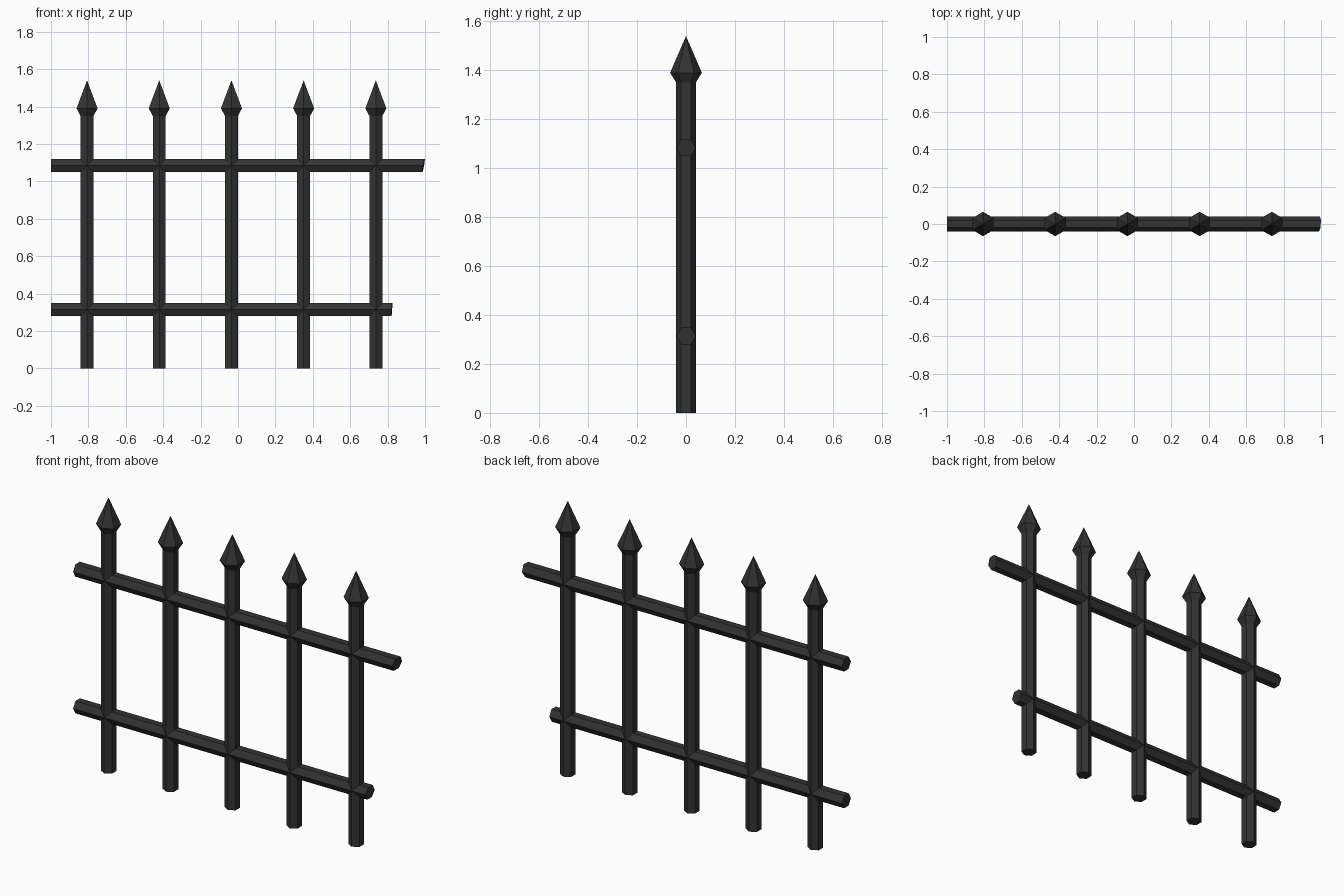
import bpy, bmesh, math
from mathutils import Vector

if "Cube" in bpy.data.objects:
    bpy.data.objects.remove(bpy.data.objects["Cube"])

iron = bpy.data.materials.new("dark iron")
iron.diffuse_color = (0.033, 0.033, 0.033, 1)
iron.use_nodes = True
iron.node_tree.nodes["Principled BSDF"].inputs["Base Color"].default_value = iron.diffuse_color

R = 0.04  # bar radius, hexagon corners point to +y and -y


def hexagon(r):
    """Six (side, depth) points with corners at front and back."""
    return [(r * math.sin(math.radians(60 * i)), r * math.cos(math.radians(60 * i)))
            for i in range(6)]


def loft(name, rings, tip=None):
    """Join hexagon rings into a closed solid, optionally ending in a point."""
    bm = bmesh.new()
    loops = [[bm.verts.new(p) for p in ring] for ring in rings]
    for a, b in zip(loops, loops[1:]):
        for i in range(6):
            j = (i + 1) % 6
            bm.faces.new((a[i], a[j], b[j], b[i]))
    bm.faces.new(loops[0])
    if tip:
        t = bm.verts.new(tip)
        for i in range(6):
            bm.faces.new((loops[-1][i], loops[-1][(i + 1) % 6], t))
    else:
        bm.faces.new(loops[-1])
    bmesh.ops.recalc_face_normals(bm, faces=bm.faces)
    mesh = bpy.data.meshes.new(name)
    bm.to_mesh(mesh)
    bm.free()
    mesh.materials.append(iron)
    ob = bpy.data.objects.new(name, mesh)
    bpy.context.collection.objects.link(ob)
    return ob


# Upright pickets with flared spear points
for n in range(5):
    x = -0.807 + 0.386 * n
    rings = [[Vector((x + s, d, z)) for s, d in hexagon(r)]
             for r, z in ((R, 0), (R, 1.35), (0.065, 1.39))]
    loft(f"picket_{n + 1}", rings, Vector((x, 0, 1.54)))


# Horizontal rails, right ends cut at a slight slant
def rail(name, z, right, slant_z, slant_y):
    left_ring = [Vector((-1, d, z + s)) for s, d in hexagon(R)]
    right_ring = [Vector((right + slant_z * s + slant_y * d, d, z + s))
                  for s, d in hexagon(R)]
    loft(name, [left_ring, right_ring])


rail("upper_rail", 1.084, 0.992, 0.18, 0.07)
rail("lower_rail", 0.314, 0.823, 0.07, 0.03)
